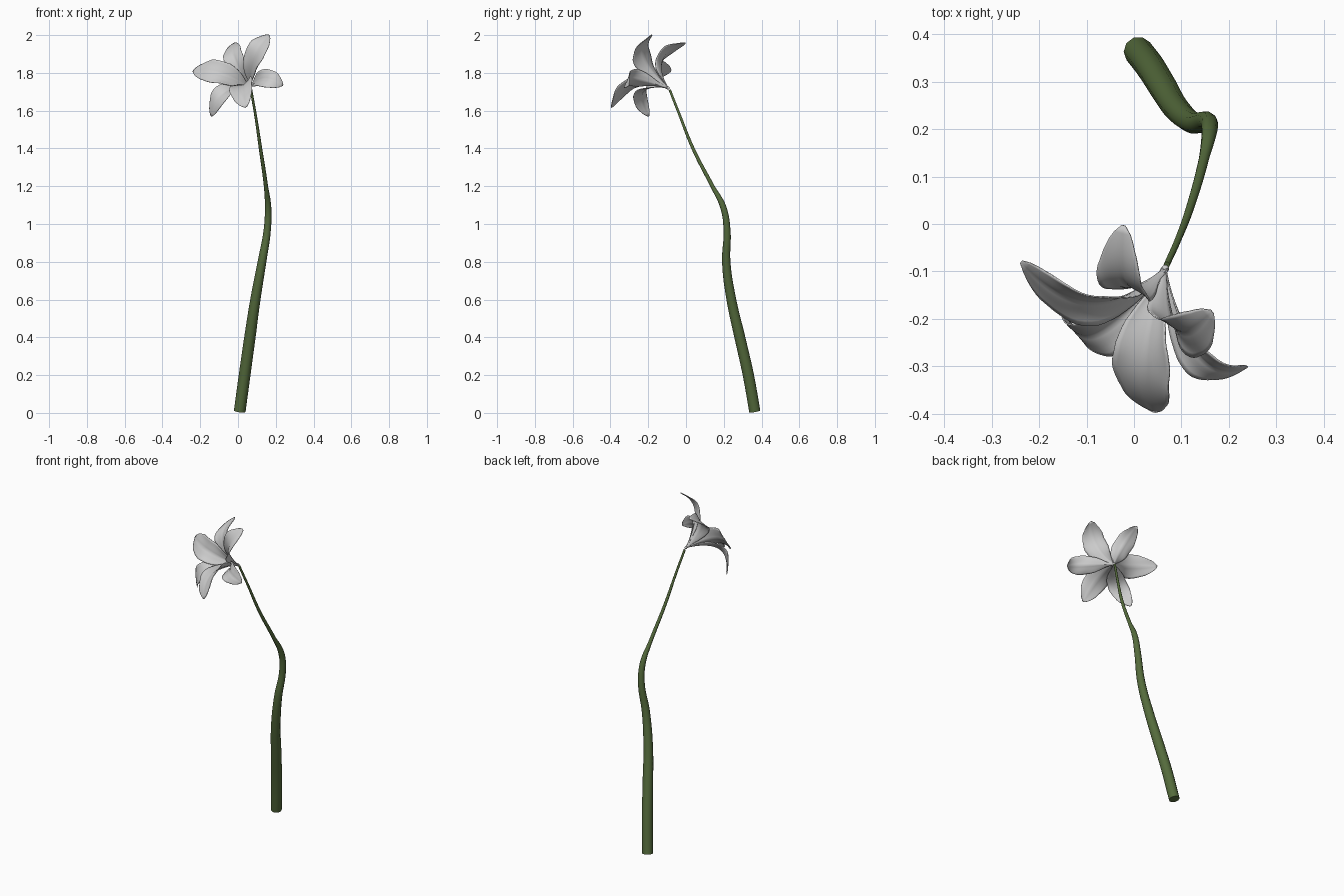
import bpy, math
from mathutils import Vector

if "Cube" in bpy.data.objects:
    bpy.data.objects.remove(bpy.data.objects["Cube"])

# ---------- stem: tapered curve (x, y, z, radius) ----------
PATH = [(0.009, 0.364, 0.008, 0.031), (0.035, 0.33, 0.2, 0.031), (0.063, 0.285, 0.4, 0.030),
        (0.092, 0.24, 0.6, 0.027), (0.127, 0.213, 0.8, 0.023), (0.155, 0.217, 0.97, 0.019),
        (0.159, 0.197, 1.09, 0.017), (0.148, 0.14, 1.2, 0.011), (0.119, 0.037, 1.4, 0.009),
        (0.092, -0.035, 1.58, 0.007), (0.069, -0.086, 1.71, 0.0065)]
cu = bpy.data.curves.new("stem", 'CURVE')
cu.dimensions = '3D'
cu.bevel_depth = 1.0
cu.bevel_resolution = 3
cu.resolution_u = 6
cu.use_fill_caps = True
sp = cu.splines.new('BEZIER')
sp.bezier_points.add(len(PATH) - 1)
for bp, (x, y, z, r) in zip(sp.bezier_points, PATH):
    bp.co = (x, y, z)
    bp.radius = r
    bp.handle_left_type = bp.handle_right_type = 'AUTO'
stem = bpy.data.objects.new("stem", cu)
bpy.context.collection.objects.link(stem)
bpy.context.view_layer.objects.active = stem
stem.select_set(True)
bpy.ops.object.convert(target='MESH')
stem = bpy.context.object
green = bpy.data.materials.new("stem_green")
green.diffuse_color = (0.09, 0.147, 0.045, 1)
green.use_nodes = True
green.node_tree.nodes["Principled BSDF"].inputs["Base Color"].default_value = green.diffuse_color
stem.data.materials.clear()
stem.data.materials.append(green)
bpy.ops.object.shade_smooth_by_angle(angle=math.radians(40))

# ---------- petals: bent, cupped leaf surfaces ----------
BASE = Vector((0.066, -0.094, 1.72))
AXIS = Vector((-0.43, -0.75, 0.50)).normalized()
NT, NS = 24, 12
WIDTH = [(0, .1), (.1, .2), (.2, .5), (.3, .75), (.42, .94), (.55, 1), (.7, .95),
         (.82, .78), (.92, .5), (.97, .3), (1, .08)]


def width(t):
    # narrow claw, broad middle, blunt tip
    for (a, wa), (b, wb) in zip(WIDTH, WIDTH[1:]):
        if t <= b:
            return wa + (wb - wa) * (t - a) / (b - a)
    return WIDTH[-1][1]


def petal(name, mid, tip, half, phase):
    mid, tip = Vector(mid), Vector(tip)
    spine = lambda t: BASE * (2*t - 1)*(t - 1) + mid * 4*t*(1 - t) + tip * t*(2*t - 1)
    side = AXIS.cross(tip - BASE).normalized()
    verts, faces = [], []
    for i in range(NT + 1):
        t = i / NT
        tan = (spine(t + .01) - spine(t - .01)).normalized()
        face = tan.cross(side).normalized()
        w = half * width(t)
        for j in range(NS + 1):
            s = 2 * j / NS - 1
            a = abs(s)
            cup = w * (0.7 * (1 - t) - 0.1) * s * s            # cupped towards the flower axis
            rib = -0.004 * max(0, 1 - 4 * a) * math.sin(math.pi * t)   # midrib groove
            wave = 0.004 * a**3 * math.sin(14 * t + phase + 1.3 * s) * math.sin(math.pi * t)
            edge = 1 + 0.025 * math.sin(22 * t + phase + s)
            verts.append(spine(t) + side * s * w * edge + face * (cup + rib + wave))
    for i in range(NT):
        for j in range(NS):
            a = i * (NS + 1) + j
            faces.append((a, a + 1, a + NS + 2, a + NS + 1))
    me = bpy.data.meshes.new(name)
    me.from_pydata(verts, [], faces)
    ob = bpy.data.objects.new(name, me)
    bpy.context.collection.objects.link(ob)
    m = ob.modifiers.new("thickness", 'SOLIDIFY')
    m.thickness = 0.003
    m.offset = 0
    bpy.ops.object.select_all(action='DESELECT')
    ob.select_set(True)
    bpy.context.view_layer.objects.active = ob
    bpy.ops.object.shade_smooth_by_angle(angle=math.radians(50))


PETALS = [("petal_left", (-0.09, -0.168, 1.795), (-0.238, -0.08, 1.81), 0.068),
          ("petal_right", (0.135, -0.278, 1.768), (0.238, -0.302, 1.735), 0.054),
          ("petal_upper_right", (0.090, -0.225, 1.885), (0.165, -0.185, 2.0), 0.066),
          ("petal_top", (-0.018, -0.128, 1.87), (-0.022, -0.003, 1.958), 0.054),
          ("petal_lower_left", (-0.07, -0.23, 1.70), (-0.142, -0.198, 1.57), 0.055),
          ("petal_lower_front", (0.022, -0.285, 1.73), (0.042, -0.396, 1.618), 0.067)]
for k, (n, mid, tip, half) in enumerate(PETALS):
    petal(n, mid, tip, half, k * 1.7)

# ---------- receptacle joining petals to stem ----------
bpy.ops.mesh.primitive_uv_sphere_add(segments=12, ring_count=8, radius=0.008, location=BASE)
bpy.context.object.name = "flower_base"
bpy.ops.object.shade_smooth_by_angle(angle=math.radians(60))
